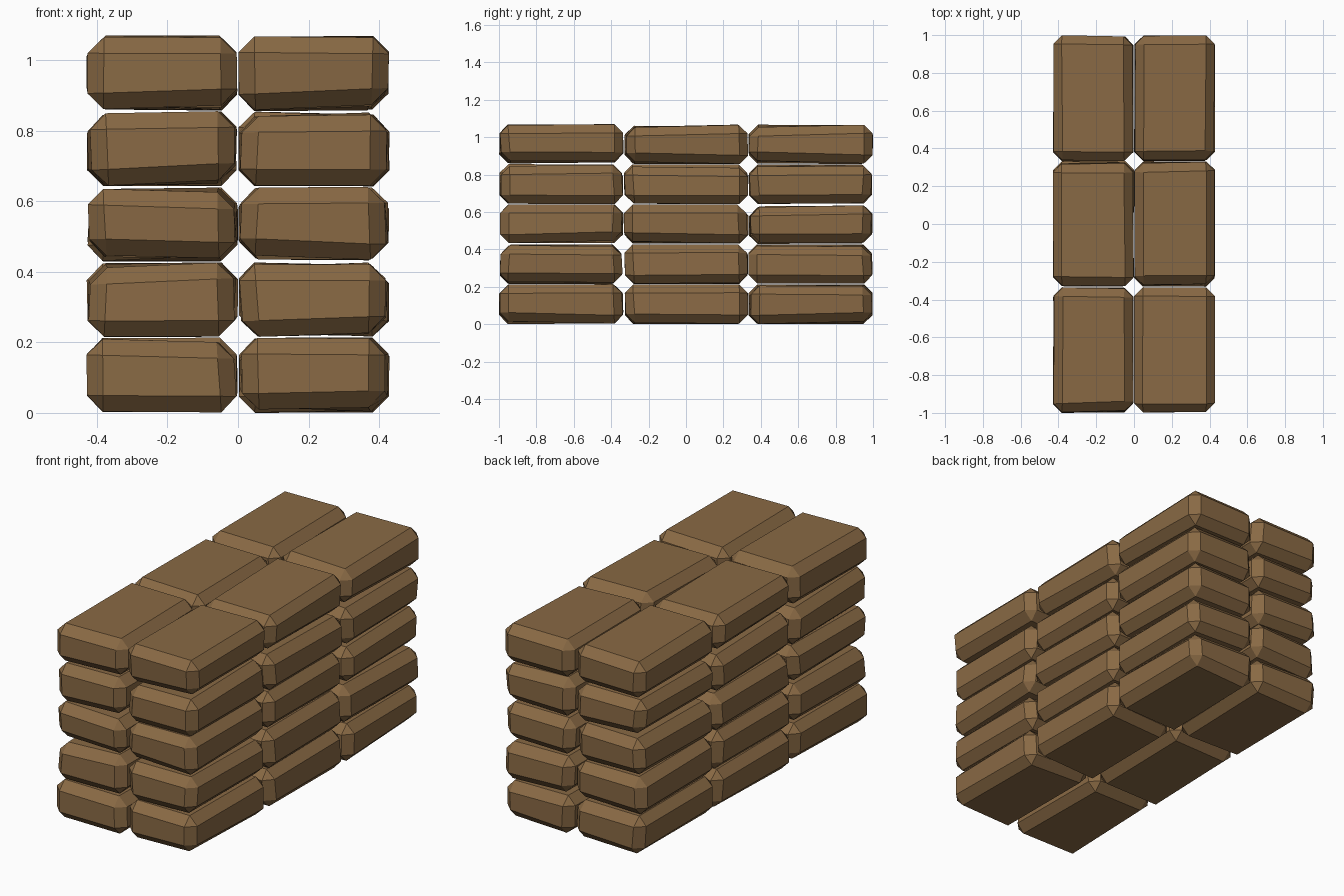
import bpy, bmesh, random
from mathutils import Vector

if "Cube" in bpy.data.objects:
    bpy.data.objects.remove(bpy.data.objects["Cube"])

random.seed(4)

mat = bpy.data.materials.new("earth brown")
mat.diffuse_color = (0.25, 0.142, 0.058, 1)
mat.use_nodes = True
mat.node_tree.nodes["Principled BSDF"].inputs["Base Color"].default_value = mat.diffuse_color

# Overall stack: 2 x 3 x 5 bags
NX, NY, NZ = 2, 3, 5
SIZE = Vector((0.86, 2.0, 1.07))
CELL = Vector((SIZE.x / NX, SIZE.y / NY, SIZE.z / NZ))
JITTER = Vector((0.018, 0.018, 0.022))   # corners sink inward a little


def bag(name, centre):
    """Chamfered block with slightly uneven corners."""
    bm = bmesh.new()
    bmesh.ops.create_cube(bm, size=1)
    for v in bm.verts:
        for a in range(3):
            side = 1 if v.co[a] > 0 else -1
            sink = JITTER[a] * random.random() ** 2
            v.co[a] = side * (CELL[a] / 2 - sink)
    bmesh.ops.bevel(bm, geom=bm.edges[:], offset=0.046, offset_type='OFFSET',
                    segments=1, profile=0.5, affect='EDGES')
    bmesh.ops.translate(bm, verts=bm.verts[:], vec=centre)
    bmesh.ops.recalc_face_normals(bm, faces=bm.faces[:])
    me = bpy.data.meshes.new(name)
    bm.to_mesh(me)
    bm.free()
    me.materials.append(mat)
    bpy.context.collection.objects.link(bpy.data.objects.new(name, me))


# Stacked bags
for k in range(NZ):
    for j in range(NY):
        for i in range(NX):
            bag(f"sandbag_{k}_{j}_{i}", Vector((
                (i + 0.5) * CELL.x - SIZE.x / 2,
                (j + 0.5) * CELL.y - SIZE.y / 2,
                (k + 0.5) * CELL.z)))
